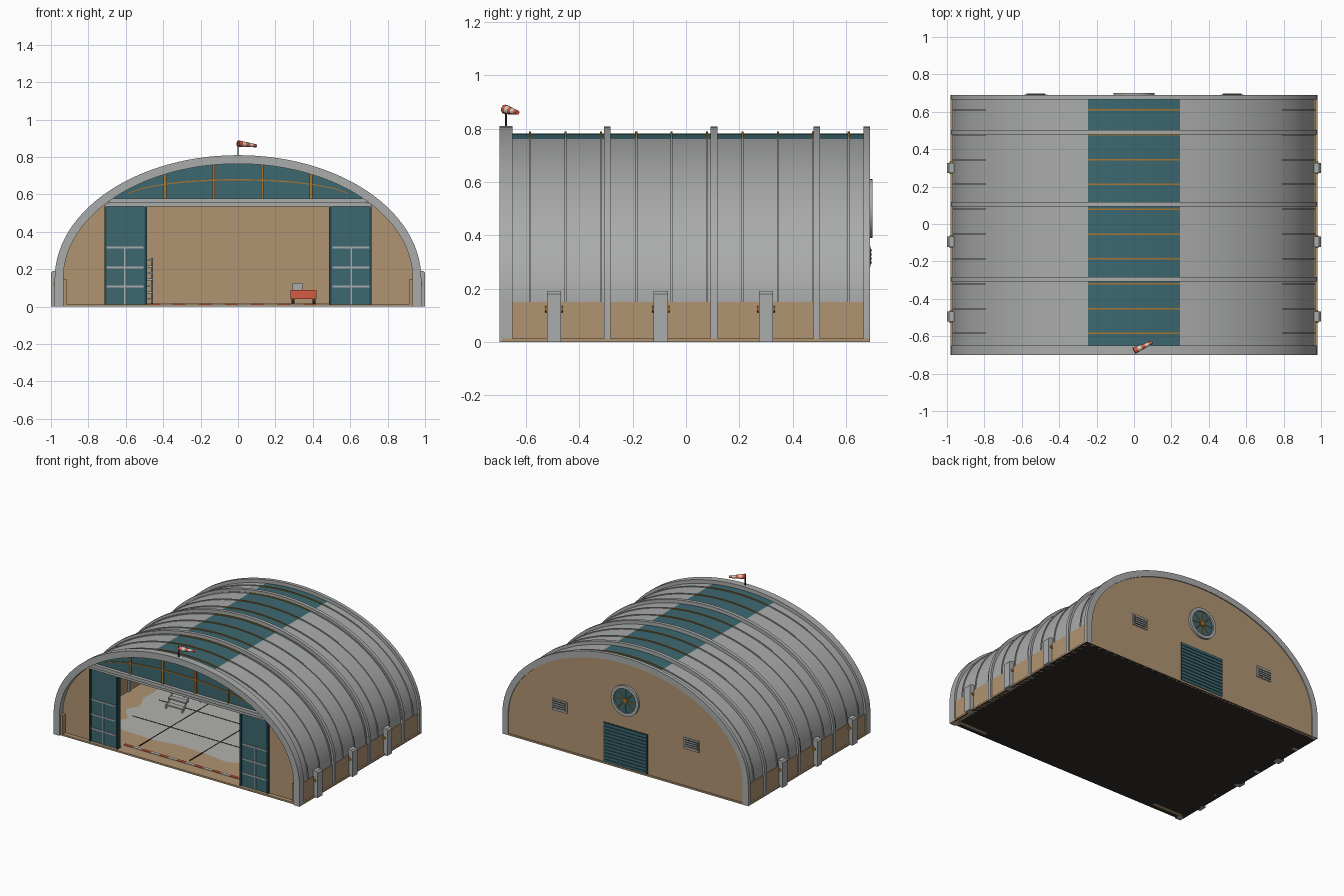
import bpy, bmesh, math, random
from mathutils import Vector

random.seed(4)
scene = bpy.context.scene
if "Cube" in scene.objects:
    bpy.data.objects.remove(scene.objects["Cube"], do_unlink=True)


def material(name, r, g, b):
    lin = [((c / 255 + 0.055) / 1.055) ** 2.4 for c in (r, g, b)] + [1]
    m = bpy.data.materials.new(name)
    m.use_nodes = True
    m.diffuse_color = lin
    m.node_tree.nodes["Principled BSDF"].inputs["Base Color"].default_value = lin
    return m


STEEL = material("grey steel", 170, 172, 171)
TAN = material("tan plaster", 176, 148, 113)
TEAL = material("teal", 60, 104, 112)
DARK_TEAL = material("dark teal", 38, 72, 80)
OCHRE = material("ochre", 168, 118, 48)
RED = material("signal red", 214, 92, 66)
WHITE = material("off white", 214, 210, 200)
DARK = material("dark earth", 50, 45, 40)
CONCRETE = material("concrete", 178, 178, 172)


def finish(name, bm, *mats, smooth=False):
    bmesh.ops.recalc_face_normals(bm, faces=bm.faces)
    mesh = bpy.data.meshes.new(name)
    bm.to_mesh(mesh)
    bm.free()
    for m in mats:
        mesh.materials.append(m)
    ob = bpy.data.objects.new(name, mesh)
    scene.collection.objects.link(ob)
    if smooth:
        bpy.ops.object.select_all(action="DESELECT")
        ob.select_set(True)
        bpy.context.view_layer.objects.active = ob
        bpy.ops.object.shade_smooth_by_angle(angle=math.radians(35))
    return ob


def box(name, x0, x1, y0, y1, z0, z1, mat):
    bm = bmesh.new()
    bmesh.ops.create_cube(bm, size=1)
    for v in bm.verts:
        v.co = ((x0 + x1) / 2 + v.co.x * (x1 - x0), (y0 + y1) / 2 + v.co.y * (y1 - y0),
                (z0 + z1) / 2 + v.co.z * (z1 - z0))
    return finish(name, bm, mat)


def prism(name, outline, y0, y1, mat):
    """Extrude an x-z outline along y."""
    bm = bmesh.new()
    face = bm.faces.new([bm.verts.new((x, y0, z)) for x, z in outline])
    new = bmesh.ops.extrude_face_region(bm, geom=[face])["geom"]
    bmesh.ops.translate(bm, vec=(0, y1 - y0, 0), verts=[g for g in new if isinstance(g, bmesh.types.BMVert)])
    return finish(name, bm, mat)


def rod(name, a, b, r0, r1, mat, sides=12):
    a, b = Vector(a), Vector(b)
    bm = bmesh.new()
    bmesh.ops.create_cone(bm, cap_ends=True, segments=sides, radius1=r0, radius2=r1, depth=(b - a).length)
    turn = (b - a).to_track_quat("Z", "Y").to_matrix().to_4x4()
    turn.translation = (a + b) / 2
    bm.transform(turn)
    return finish(name, bm, mat, smooth=True)


SPRING = 0.15


def arc(a, b, t0=0, t1=math.pi, n=56, z=SPRING):
    return [(a * math.cos(t0 + (t1 - t0) * i / n), z + b * math.sin(t0 + (t1 - t0) * i / n)) for i in range(n + 1)]


def band(name, outer, inner, y0, y1, mat):
    """Solid strip between two matching x-z paths."""
    bm = bmesh.new()
    rows = []
    for (xo, zo), (xi, zi) in zip(outer, inner):
        rows.append([bm.verts.new(c) for c in ((xo, y0, zo), (xo, y1, zo), (xi, y1, zi), (xi, y0, zi))])
    for p, q in zip(rows, rows[1:]):
        for k in range(4):
            bm.faces.new((p[k], p[(k + 1) % 4], q[(k + 1) % 4], q[k]))
    bm.faces.new(rows[0])
    bm.faces.new(rows[-1])
    return finish(name, bm, mat, smooth=True)


def arch(name, a, b, depth, y0, y1, mat, legs=False, t0=0, t1=math.pi, z=SPRING):
    paths = []
    for d in (0, depth):
        p = arc(a - d, b - d, t0, t1, z=z)
        paths.append([(a - d, 0)] + p + [(d - a, 0)] if legs else p)
    return band(name, *paths, y0, y1, mat)


# Slab with dark underside, worn concrete floor, joints and threshold stripes
slab = box("floor_slab", -0.98, 0.98, -0.69, 0.69, 0, 0.012, TAN)
slab.data.materials.append(DARK)
for f in slab.data.polygons:
    f.material_index = int(f.normal.z < -0.5)
bm = bmesh.new()
ring = []
for i in range(60):
    t = math.tau * i / 60
    c, s = math.cos(t), math.sin(t)
    k = random.uniform(0.93, 1.03) + 0.05 * math.sin(5 * t)
    ring.append(bm.verts.new((0.82 * k * math.copysign(abs(c) ** 0.6, c),
                              0.07 + 0.52 * k * math.copysign(abs(s) ** 0.6, s), 0.015)))
bm.faces.new(ring)
finish("concrete_floor", bm, CONCRETE)
for x in (-0.4, 0, 0.4):
    box("floor_joint", x - 0.003, x + 0.003, -0.55, 0.55, 0.012, 0.017, DARK)
for y in (-0.2, 0.1, 0.4):
    box("floor_joint", -0.7, 0.7, y - 0.003, y + 0.003, 0.012, 0.017, DARK)
for i in range(14):
    x = -0.49 + 0.07 * i
    box("threshold_stripe", x, x + 0.07, -0.6, -0.58, 0.012, 0.017, (RED, WHITE)[i % 2])

# Vaulted roof with central skylight
edge = math.acos(0.245 / 0.965)
A, B = 0.965, 0.632
arch("left_roof", A, B, 0.02, -0.66, 0.67, STEEL, t1=edge)
arch("skylight", A, B, 0.02, -0.66, 0.67, TEAL, t0=edge, t1=math.pi - edge)
arch("right_roof", A, B, 0.02, -0.66, 0.67, STEEL, t0=math.pi - edge)

# Raised seams, ochre where they cross the skylight
for i in range(10):
    y = -0.585 + 0.1328 * i
    for part, mat, t0, t1 in (("left_seam", STEEL, 0, edge), ("skylight_bar", OCHRE, edge, math.pi - edge),
                              ("right_seam", STEEL, math.pi - edge, math.pi)):
        arch(part, A + 0.006, B + 0.006, 0.01, y - 0.004, y + 0.004, mat, t0=t0, t1=t1)

# Main ribs and front portal
arch("front_portal", 0.98, 0.66, 0.046, -0.7, -0.65, STEEL, legs=True)
for y in (-0.295, 0.105, 0.49, 0.678):
    arch("main_rib", 0.98, 0.658, 0.045, y - 0.0125, y + 0.0125, STEEL, legs=True)

# Curbs, buttresses and pilasters on both sides
for s in (-1, 1):
    def side_box(name, xa, xb, *rest):
        box(name, min(s * xa, s * xb), max(s * xa, s * xb), *rest)
    side_box("side_curb", 0.945, 0.97, -0.66, 0.67, 0, SPRING, TAN)
    side_box("front_pilaster", 0.915, 0.94, -0.69, -0.65, 0, 0.145, TAN)
    for y in (-0.495, -0.095, 0.3):
        prism("buttress", [(s * x, z) for x, z in ((0.95, 0), (1, 0), (1, 0.18), (0.99, 0.19), (0.95, 0.19))],
              y - 0.027, y + 0.027, STEEL)
        rod("buttress_tie", (s * 0.975, y - 0.033, 0.122), (s * 0.975, y + 0.033, 0.122), 0.012, 0.012, OCHRE)

    # Front wall beside the doorway
    wall = [(x, z) for x, z in arc(0.95, 0.63, 0, math.pi / 2) if x > 0.71]
    prism("front_wall", [(s * x, z) for x, z in [(0.71, 0), (0.95, 0)] + wall + [(0.71, 0.56)]], -0.66, -0.635, TAN)

    # Sliding door with glazing bars
    side_box("sliding_door", 0.495, 0.712, -0.668, -0.645, 0.012, 0.54, TEAL)
    for x in (0.493, 0.708):
        side_box("door_stile", x - 0.006, x + 0.006, -0.676, -0.64, 0.012, 0.54, DARK_TEAL)
    side_box("door_upright", 0.602, 0.61, -0.674, -0.666, 0.012, 0.32, STEEL)
    for z in (0.107, 0.21, 0.316):
        side_box("door_bar", 0.505, 0.702, -0.674, -0.666, z - 0.005, z + 0.005, STEEL)

    # Rear louvred vents
    side_box("vent_frame", 0.465, 0.585, 0.68, 0.692, 0.28, 0.36, STEEL)
    side_box("vent_opening", 0.475, 0.575, 0.69, 0.694, 0.29, 0.35, DARK)
    for i in range(4):
        side_box("vent_louvre", 0.475, 0.575, 0.69, 0.698, 0.293 + 0.015 * i, 0.301 + 0.015 * i, STEEL)

# Front header and arched glazing
box("header_beam", -0.69, 0.69, -0.69, -0.635, 0.555, 0.578, STEEL)
box("door_track", -0.71, 0.71, -0.68, -0.635, 0.535, 0.555, STEEL)
prism("front_glazing", [p for p in arc(0.945, 0.625) if p[1] > 0.56], -0.665, -0.65, TEAL)
for x in (-0.39, -0.13, 0.13, 0.39):
    top = SPRING + 0.615 * math.sqrt(1 - (x / 0.935) ** 2)
    box("glazing_mullion", x - 0.007, x + 0.007, -0.674, -0.66, 0.575, top, OCHRE)
arch("glazing_arc", 0.62, 0.11, 0.007, -0.672, -0.66, OCHRE, t0=0.3, t1=math.pi - 0.3, z=0.572)

# Rear wall, roller door and round window
prism("rear_wall", [(0.945, 0)] + arc(0.945, 0.625) + [(-0.945, 0)], 0.66, 0.684, TAN)
box("roller_door", -0.175, 0.175, 0.682, 0.687, 0.012, 0.3, DARK_TEAL)
for i in range(12):
    z = 0.016 + 0.0238 * i
    box("roller_slat", -0.17, 0.17, 0.685, 0.691, z, z + 0.016, TEAL)
arch("round_window_frame", 0.11, 0.11, 0.022, 0.68, 0.7, STEEL, t1=math.tau, z=0.5)
rod("round_window_glass", (0, 0.68, 0.5), (0, 0.69, 0.5), 0.095, 0.095, TEAL, 32)
rod("round_window_hub", (0, 0.685, 0.5), (0, 0.698, 0.5), 0.018, 0.018, OCHRE)
for i in range(4):
    c, s = 0.09 * math.cos(i * math.pi / 4), 0.09 * math.sin(i * math.pi / 4)
    rod("round_window_spoke", (-c, 0.69, 0.5 - s), (c, 0.69, 0.5 + s), 0.004, 0.004, OCHRE, 6)

# Windsock
rod("windsock_pole", (0, -0.675, 0.79), (0, -0.675, 0.885), 0.004, 0.004, DARK, 8)
start, end = Vector((0, -0.678, 0.872)), Vector((0.098, -0.632, 0.86))
for i in range(5):
    rod("windsock_band", start.lerp(end, i / 5), start.lerp(end, (i + 1) / 5),
        0.018 - 0.002 * i, 0.016 - 0.002 * i, (RED, WHITE)[i % 2])

# Tool cart
box("cart_body", 0.28, 0.42, 0.16, 0.25, 0.04, 0.09, RED)
box("cart_toolbox", 0.292, 0.345, 0.18, 0.23, 0.09, 0.126, STEEL)
for x in (0.293, 0.407):
    for y in (0.18, 0.23):
        rod("cart_wheel", (x - 0.008, y, 0.036), (x + 0.008, y, 0.036), 0.022, 0.022, DARK)

# Access steps
for i in range(7):
    z = 0.045 + 0.035 * i
    box("step_tread", -0.595, -0.455, 0.02 + 0.03 * i, 0.06 + 0.03 * i, z - 0.01, z, STEEL)
for x in (-0.59, -0.46):
    rod("step_stringer", (x, 0.02, 0.015), (x, 0.23, 0.25), 0.006, 0.006, STEEL, 6)
    rod("step_leg", (x, 0.23, 0.012), (x, 0.23, 0.26), 0.006, 0.006, STEEL, 6)
